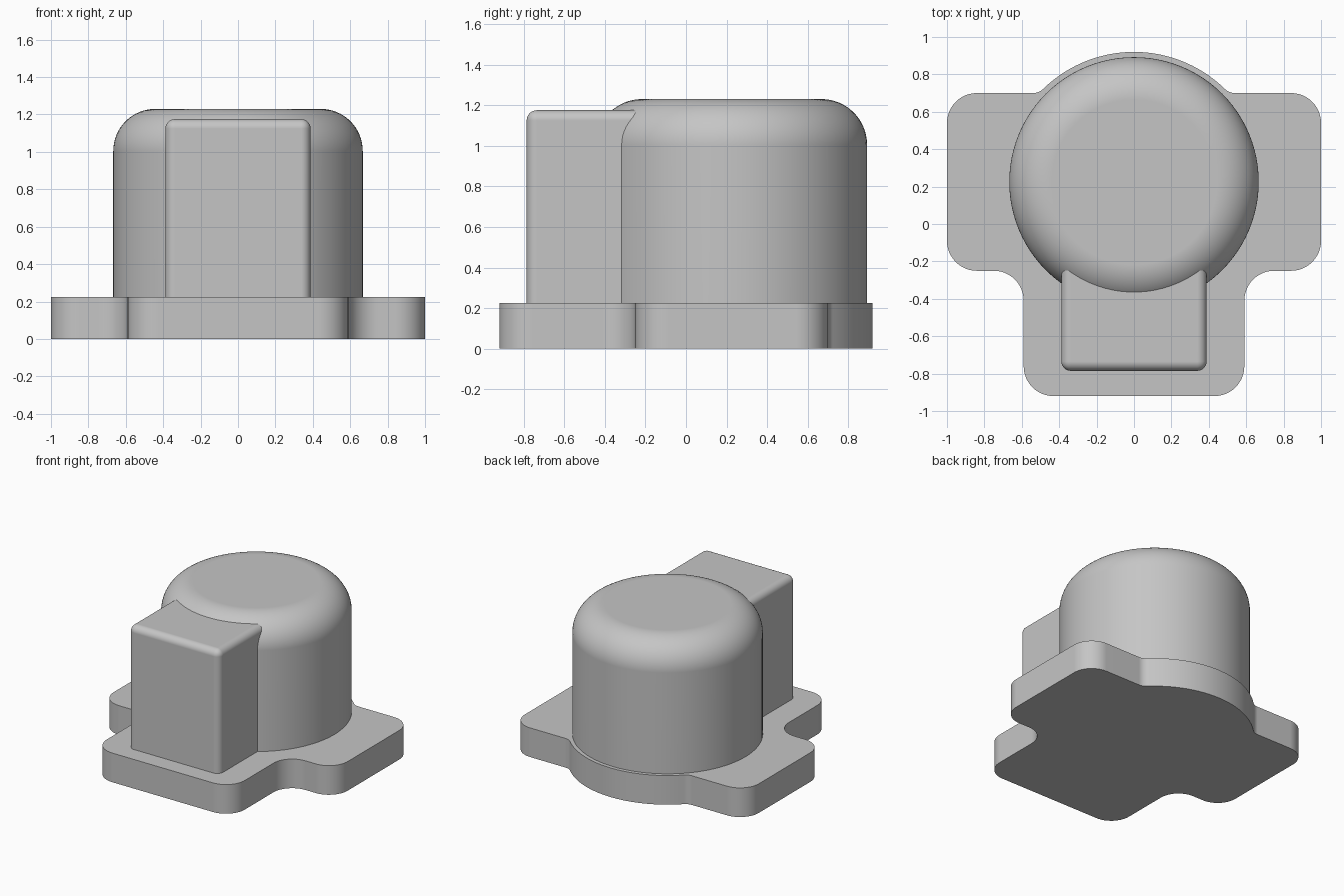
import bpy
import bmesh
import math

cube = bpy.data.objects.get("Cube")
if cube:
    bpy.data.objects.remove(cube, do_unlink=True)

# Single grey material
grey = bpy.data.materials.new("plain_grey")
grey.use_nodes = True
COLOR = (0.56, 0.56, 0.56, 1.0)
grey.diffuse_color = COLOR
grey.node_tree.nodes["Principled BSDF"].inputs["Base Color"].default_value = COLOR

BASE_TOP = 0.225
CENTRE_Y = 0.225   # axis of the round housing


def arc(cx, cy, r, start, end, steps=12):
    """Points along a circular arc, angles in degrees."""
    angles = [math.radians(start + (end - start) * i / steps) for i in range(steps + 1)]
    return [(cx + r * math.cos(a), cy + r * math.sin(a)) for a in angles]


def finish(name, bm):
    """Turn a bmesh into a shaded object."""
    bmesh.ops.recalc_face_normals(bm, faces=bm.faces[:])
    mesh = bpy.data.meshes.new(name)
    bm.to_mesh(mesh)
    bm.free()
    mesh.materials.append(grey)
    obj = bpy.data.objects.new(name, mesh)
    bpy.context.collection.objects.link(obj)
    bpy.ops.object.select_all(action="DESELECT")
    obj.select_set(True)
    bpy.context.view_layer.objects.active = obj
    bpy.ops.object.shade_smooth_by_angle(angle=math.radians(35))
    weighted = obj.modifiers.new("flat_face_normals", "WEIGHTED_NORMAL")
    weighted.keep_sharp = True
    return obj


# Base plate: right half of the outline, mirrored, then extruded
R = 0.16
BACK_R = 0.695
FILLET = 0.08
fy = 0.70 + FILLET
fx = math.sqrt((BACK_R + FILLET) ** 2 - (fy - CENTRE_Y) ** 2)
meet = math.degrees(math.atan2(fy - CENTRE_Y, fx))
half = (arc(0.59 - R, -0.92 + R, R, -90, 0)
        + arc(0.59 + R, -0.25 - R, R, 180, 90)
        + arc(1 - R, -0.25 + R, R, -90, 0)
        + arc(1 - R, 0.70 - R, R, 0, 90)
        + arc(fx, fy, FILLET, 270, 180 + meet, 8)
        + arc(0, CENTRE_Y, BACK_R, meet, 90, 20)[1:])
outline = half + [(-x, y) for x, y in reversed(half[:-1])]
bm = bmesh.new()
bottom = bm.faces.new([bm.verts.new((x, y, 0)) for x, y in outline])
extruded = bmesh.ops.extrude_face_region(bm, geom=[bottom], use_keep_orig=True)
top_verts = [v for v in extruded["geom"] if isinstance(v, bmesh.types.BMVert)]
bmesh.ops.translate(bm, verts=top_verts, vec=(0, 0, BASE_TOP))
finish("base_plate", bm)

# Round housing: cylinder with a large rounded top edge
bm = bmesh.new()
bmesh.ops.create_cone(bm, cap_ends=True, segments=96, radius1=0.667, radius2=0.667, depth=1)
for v in bm.verts:
    v.co.y += CENTRE_Y
    v.co.z = 1.23 if v.co.z > 0 else BASE_TOP - 0.02
rim = [e for e in bm.edges if all(v.co.z > 1 for v in e.verts)]
bmesh.ops.bevel(bm, geom=rim, offset=0.225, offset_type="OFFSET", segments=16,
                profile=0.5, affect="EDGES")
finish("round_housing", bm)

# Front block: box with softened edges, running into the housing
bm = bmesh.new()
bmesh.ops.create_cube(bm, size=1)
for v in bm.verts:
    v.co.x = 0.388 if v.co.x > 0 else -0.388
    v.co.y = 0.0 if v.co.y > 0 else -0.785
    v.co.z = 1.175 if v.co.z > 0 else BASE_TOP - 0.02
edges = [e for e in bm.edges
         if any(v.co.z > 1 for v in e.verts) and any(v.co.y < -0.5 for v in e.verts)]
bmesh.ops.bevel(bm, geom=edges, offset=0.05, offset_type="OFFSET", segments=8,
                profile=0.5, affect="EDGES")
finish("front_block", bm)
